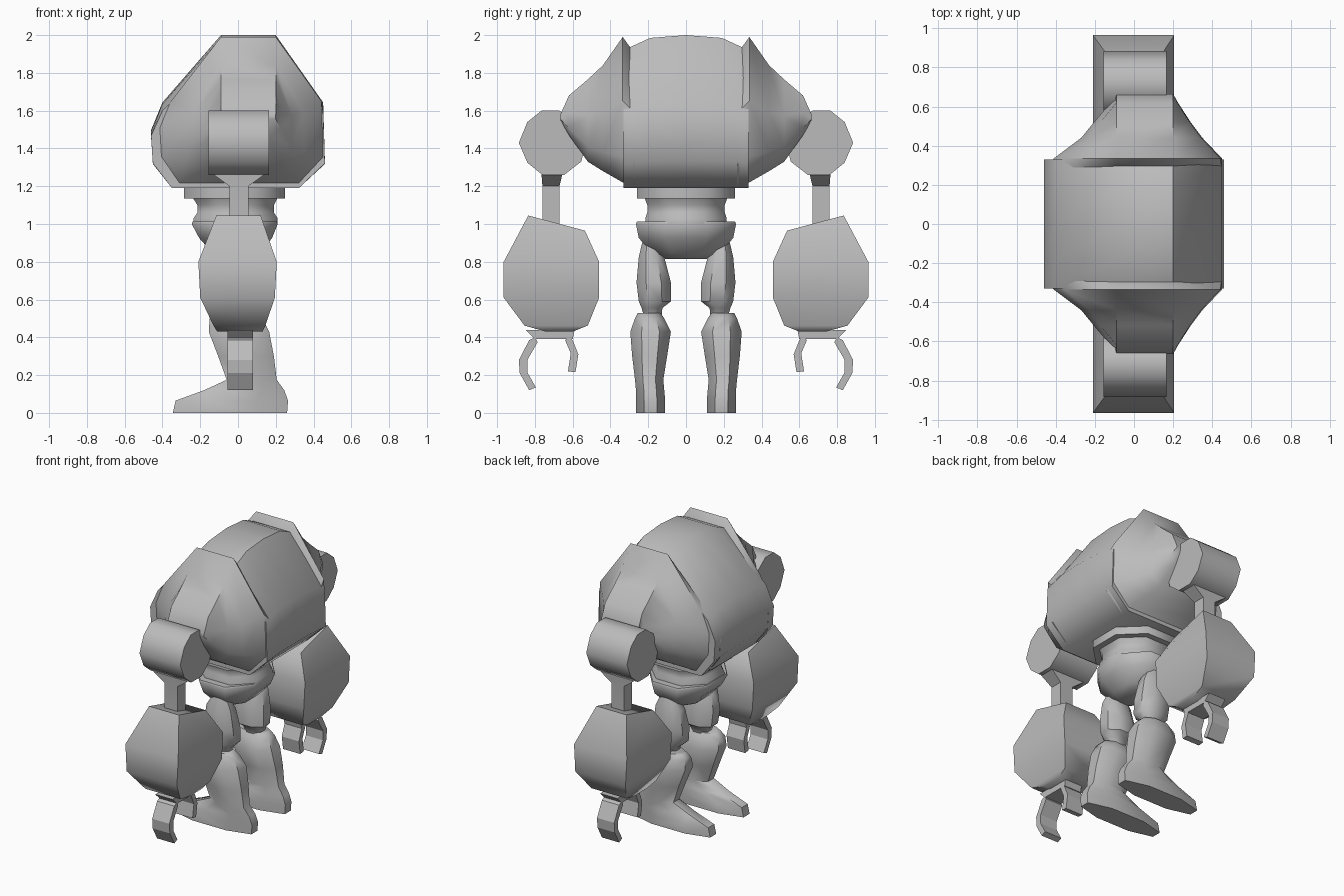
import bpy, bmesh, math

grey = bpy.data.materials.new("grey_metal")
grey.diffuse_color = (0.5, 0.5, 0.5, 1)


def loft(name, rings, side=1, angle=50):
    """Skin a stack of equal-length rings; side=-1 mirrors across y."""
    bm = bmesh.new()
    rows = [[bm.verts.new((x, y * side, z)) for x, y, z in r] for r in rings]
    n = len(rows[0])
    for a, b in zip(rows, rows[1:]):
        for i in range(n):
            j = (i + 1) % n
            bm.faces.new((a[i], a[j], b[j], b[i]))
    bm.faces.new(rows[0])
    bm.faces.new(rows[-1])
    bmesh.ops.recalc_face_normals(bm, faces=bm.faces)
    me = bpy.data.meshes.new(name)
    bm.to_mesh(me)
    bm.free()
    me.materials.append(grey)
    ob = bpy.data.objects.new(name, me)
    bpy.context.collection.objects.link(ob)
    bpy.ops.object.select_all(action='DESELECT')
    ob.select_set(True)
    bpy.context.view_layer.objects.active = ob
    bpy.ops.object.shade_smooth_by_angle(angle=math.radians(angle))
    return ob


def rect(x0, x1, y0, y1, z):
    return [(x0, y0, z), (x1, y0, z), (x1, y1, z), (x0, y1, z)]


def octa(x0, x1, y0, y1, z, c=0.28):
    """Rectangle with cut corners, c is the cut as a share of the side."""
    a, b = (x1 - x0) * c, (y1 - y0) * c
    return [(x0 + a, y0, z), (x1 - a, y0, z), (x1, y0 + b, z), (x1, y1 - b, z),
            (x1 - a, y1, z), (x0 + a, y1, z), (x0, y1 - b, z), (x0, y0 + b, z)]


def prism(name, outline, x0, x1, side, angle=50):
    """Extrude a (y, z) outline along x."""
    return loft(name, [[(x, y, z) for y, z in outline] for x in (x0, x1)], side, angle)


# Torso section: share of half width and share of height
SECTION = [(-0.98, 0.18), (-1, 0.38), (-0.87, 0.56), None, None,
           (0.98, 0.56), (1, 0.18), (0.70, 0), (-0.76, 0)]


def section(y, x0, x1, z0, z1):
    mid, half = (x0 + x1) / 2, (x1 - x0) / 2
    pts = [(mid + p[0] * half, y, z0 + p[1] * (z1 - z0)) if p else None for p in SECTION]
    pts[3], pts[4] = (-0.09, y, z1), (0.2, y, z1)
    return pts


# Barrel torso between the shoulder shells
loft("torso", [section(y, -0.46, 0.46, 1.19, z) for y, z in
               [(-0.33, 1.92), (-0.31, 1.93), (-0.19, 1.985), (0, 2.0),
                (0.19, 1.985), (0.31, 1.93), (0.33, 1.92)]])

# Waist collar, waist column and pelvis bowl
loft("waist_collar", [octa(-0.285, 0.25, -0.26, 0.26, z) for z in (1.135, 1.2)])
loft("waist_column", [octa(-0.235, 0.21, -0.215, 0.215, 1.0),
                      octa(-0.235, 0.21, -0.215, 0.215, 1.03),
                      octa(-0.215, 0.19, -0.205, 0.205, 1.06),
                      octa(-0.215, 0.19, -0.205, 0.205, 1.10),
                      octa(-0.24, 0.21, -0.22, 0.22, 1.14)])
loft("pelvis", [octa(-0.09, 0.07, -0.11, 0.11, 0.815),
                octa(-0.13, 0.11, -0.17, 0.17, 0.84),
                octa(-0.205, 0.18, -0.25, 0.25, 0.925),
                octa(-0.245, 0.21, -0.265, 0.265, 1.0),
                octa(-0.24, 0.205, -0.26, 0.26, 1.012)])

for side, tag in ((1, "left"), (-1, "right")):
    # Shoulder shell tapering to a short upright edge
    loft(tag + "_shoulder_shell", [section(*r) for r in [
        (0.27, -0.46, 0.46, 1.19, 1.90), (0.335, -0.41, 0.45, 1.22, 1.99),
        (0.44, -0.27, 0.35, 1.28, 1.84), (0.52, -0.205, 0.29, 1.33, 1.765),
        (0.62, -0.12, 0.225, 1.47, 1.68), (0.665, -0.09, 0.2, 1.55, 1.58)]], side)

    # Upper arm drum and strut
    prism(tag + "_upper_arm", [(0.67, 1.6), (0.765, 1.6), (0.84, 1.54), (0.885, 1.43),
                               (0.84, 1.325), (0.76, 1.26), (0.645, 1.26), (0.555, 1.33),
                               (0.53, 1.43), (0.59, 1.54)], -0.155, 0.165, side)
    loft(tag + "_arm_strut", [rect(-0.045, 0.055, 0.67, 0.76, 0.99),
                              rect(-0.045, 0.055, 0.67, 0.76, 1.2),
                              rect(-0.13, 0.14, 0.655, 0.765, 1.262)], side)

    # Bulging forearm with a slanted top
    top = [(x, y, 0.965 if y < 0.7 else 1.045)
           for x, y, z in rect(-0.115, 0.12, 0.535, 0.835, 0)]
    loft(tag + "_forearm", [rect(-0.11, 0.13, 0.60, 0.74, 0.43),
                            rect(-0.13, 0.145, 0.52, 0.855, 0.462),
                            rect(-0.20, 0.195, 0.46, 0.965, 0.61),
                            rect(-0.21, 0.205, 0.46, 0.965, 0.80), top], side, 65)

    # Palm and two curled fingers
    prism(tag + "_palm", [(0.59, 0.44), (0.85, 0.44), (0.80, 0.39), (0.60, 0.39)],
          -0.055, 0.08, side, 20)
    fingers = {
        "outer": [(0.80, 0.40), (0.83, 0.385), (0.885, 0.28), (0.88, 0.21), (0.83, 0.12),
                  (0.795, 0.135), (0.84, 0.215), (0.84, 0.28), (0.785, 0.375)],
        "inner": [(0.62, 0.40), (0.60, 0.385), (0.57, 0.31), (0.585, 0.215),
                  (0.625, 0.22), (0.61, 0.315), (0.64, 0.385)]}
    for which, outline in fingers.items():
        prism(f"{tag}_{which}_finger", outline, -0.055, 0.08, side, 20)

    # Thigh, narrowing to the knee
    loft(tag + "_thigh", [octa(*r) for r in [
        (-0.05, 0.06, 0.13, 0.22, 0.50), (-0.07, 0.08, 0.125, 0.235, 0.555),
        (-0.11, 0.11, 0.08, 0.25, 0.59), (-0.12, 0.11, 0.08, 0.262, 0.69),
        (-0.10, 0.09, 0.115, 0.25, 0.825), (-0.05, 0.05, 0.15, 0.23, 0.91)]], side)

    # Boot: heel stays upright while the toe runs forward
    boot = [octa(*r) for r in [
        (-0.345, 0.26, 0.11, 0.265, 0.0), (-0.33, 0.265, 0.11, 0.265, 0.065),
        (-0.18, 0.245, 0.115, 0.265, 0.12), (-0.06, 0.205, 0.12, 0.27, 0.175),
        (-0.105, 0.19, 0.10, 0.285, 0.30), (-0.155, 0.165, 0.08, 0.295, 0.43),
        (-0.15, 0.13, 0.115, 0.27, 0.50), (-0.12, 0.10, 0.135, 0.255, 0.53)]]
    loft(tag + "_boot", boot, side)
